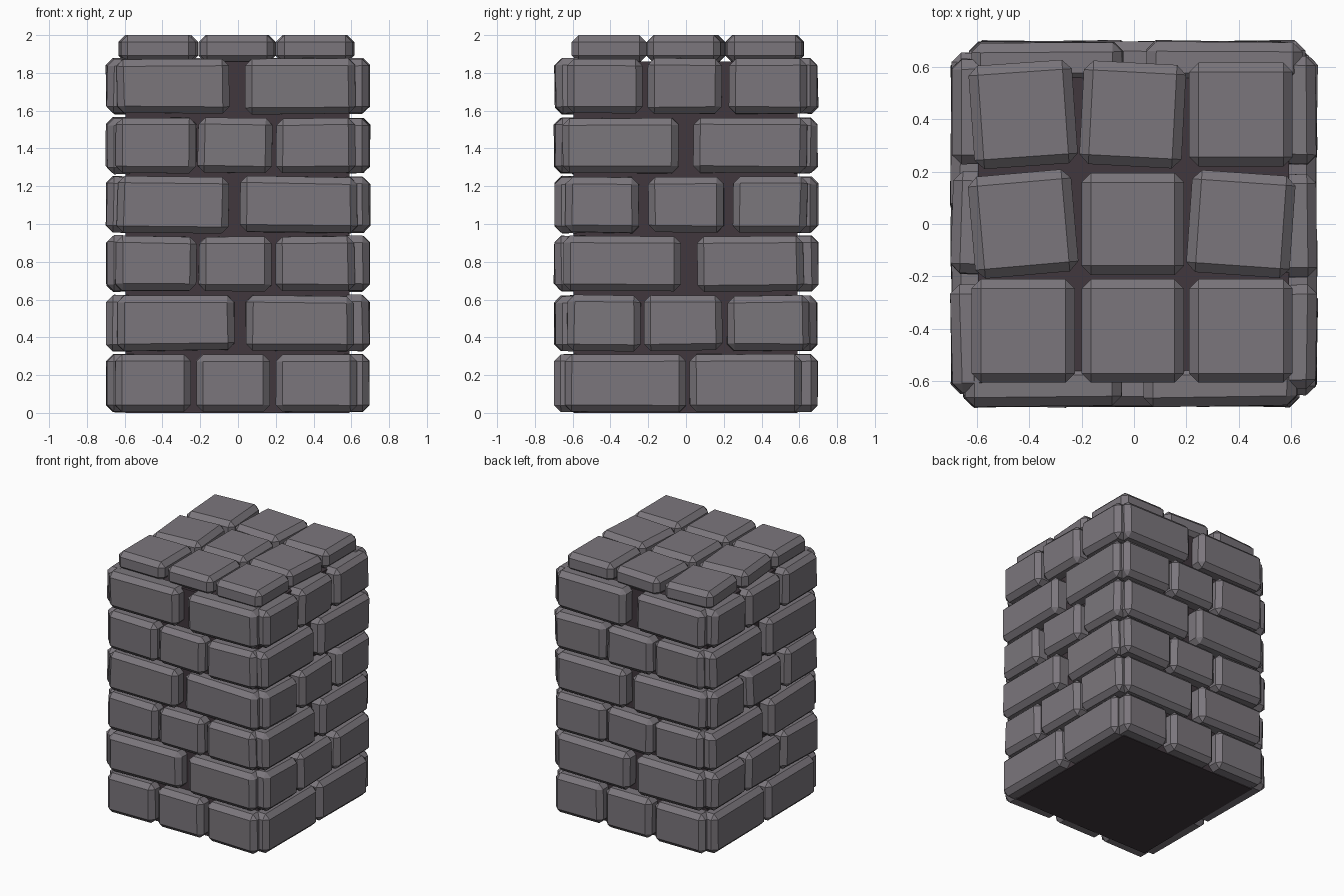
import bpy, bmesh, math, random
from mathutils import Matrix, Vector

if "Cube" in bpy.data.objects:
    bpy.data.objects.remove(bpy.data.objects["Cube"])

random.seed(4)


def material(name, rgb):
    m = bpy.data.materials.new(name)
    m.diffuse_color = (*rgb, 1)
    m.use_nodes = True
    m.node_tree.nodes["Principled BSDF"].inputs["Base Color"].default_value = m.diffuse_color
    return m


STONE = material("grey stone", (0.198, 0.182, 0.202))
MORTAR = material("dark mortar", (0.052, 0.039, 0.047))


def block(name, lo, hi, mat, bevel=0.0, jitter=0.0, turn=None):
    """Chamfered box between two corners, slightly irregular if jittered."""
    lo, hi = Vector(lo), Vector(hi)
    bm = bmesh.new()
    bmesh.ops.create_cube(bm, size=1)
    for v in bm.verts:
        v.co = Vector([c * s for c, s in zip(v.co, hi - lo)])
        v.co += Vector([random.uniform(-jitter, jitter) for _ in range(3)])
    if bevel:
        bmesh.ops.bevel(bm, geom=bm.edges[:], offset=bevel, segments=1,
                        affect='EDGES', clamp_overlap=True)
    bm.transform(Matrix.Translation((lo + hi) / 2) @ (turn or Matrix()))
    mesh = bpy.data.meshes.new(name)
    bm.to_mesh(mesh)
    bm.free()
    mesh.materials.append(mat)
    ob = bpy.data.objects.new(name, mesh)
    bpy.context.collection.objects.link(ob)
    return ob


# Mortar core
block("mortar_core", (-0.595, -0.595, 0), (0.59, 0.59, 1.86), MORTAR)

# Courses from the ground up: height range, front brick spans, side brick spans
L3 = [(-0.65, -0.22), (-0.21, 0.18), (0.2, 0.62)]
COURSES = [
    (0.005, 0.31, [(-0.65, -0.25), (-0.22, 0.17), (0.2, 0.63)],
     [(-0.64, 0.0), (0.02, 0.61)]),
    (0.33, 0.62, [(-0.64, -0.02), (0.04, 0.61)],
     [(-0.63, -0.24), (-0.22, 0.19), (0.22, 0.65)]),
    (0.645, 0.935, L3, [(-0.65, -0.03), (0.06, 0.62)]),
    (0.955, 1.25, [(-0.64, -0.05), (0.01, 0.63)],
     [(-0.64, -0.25), (-0.2, 0.2), (0.25, 0.64)]),
    (1.27, 1.56, L3, [(-0.65, -0.04), (0.04, 0.64)]),
    (1.585, 1.875, [(-0.64, -0.05), (0.04, 0.62)],
     [(-0.63, -0.23), (-0.2, 0.19), (0.23, 0.64)]),
]

# Wall bricks: laid along the front, then spun round to each side
for row, (z0, z1, front, side) in enumerate(COURSES):
    for quarter, wall in enumerate(("front", "right", "back", "left")):
        spans = side if quarter % 2 else front
        for i, (a, b) in enumerate(spans):
            tilt = Matrix.Rotation(math.radians(random.uniform(-1, 1)), 4, 'Z')
            if row:
                tilt @= Matrix.Rotation(
                    math.radians(random.uniform(-0.8, 0.8)), 4, 'Y')
            ob = block(f"{wall}_brick_{row}_{i}", (a, -0.695, z0),
                       (b, -0.54, z1), STONE, 0.036,
                       0.005 if row else 0.002, tilt)
            ob.data.transform(Matrix.Rotation(quarter * math.pi / 2, 4, 'Z'))

# Cap stones: three by three, some turned out of line
COLS = [(-0.62, -0.225), (-0.2, 0.19), (0.21, 0.605)]
ROWS = [(-0.605, -0.21), (-0.195, 0.195), (0.22, 0.615)]
TURNS = [(0, 0, 0), (5, 0, -4), (4, -3, 0)]
for r, (y0, y1) in enumerate(ROWS):
    for c, (x0, x1) in enumerate(COLS):
        turn = Matrix.Rotation(math.radians(TURNS[r][c]), 4, 'Z')
        block(f"cap_stone_{r}_{c}", (x0, y0, 1.855), (x1, y1, 2.0),
              STONE, 0.036, 0.0, turn)
